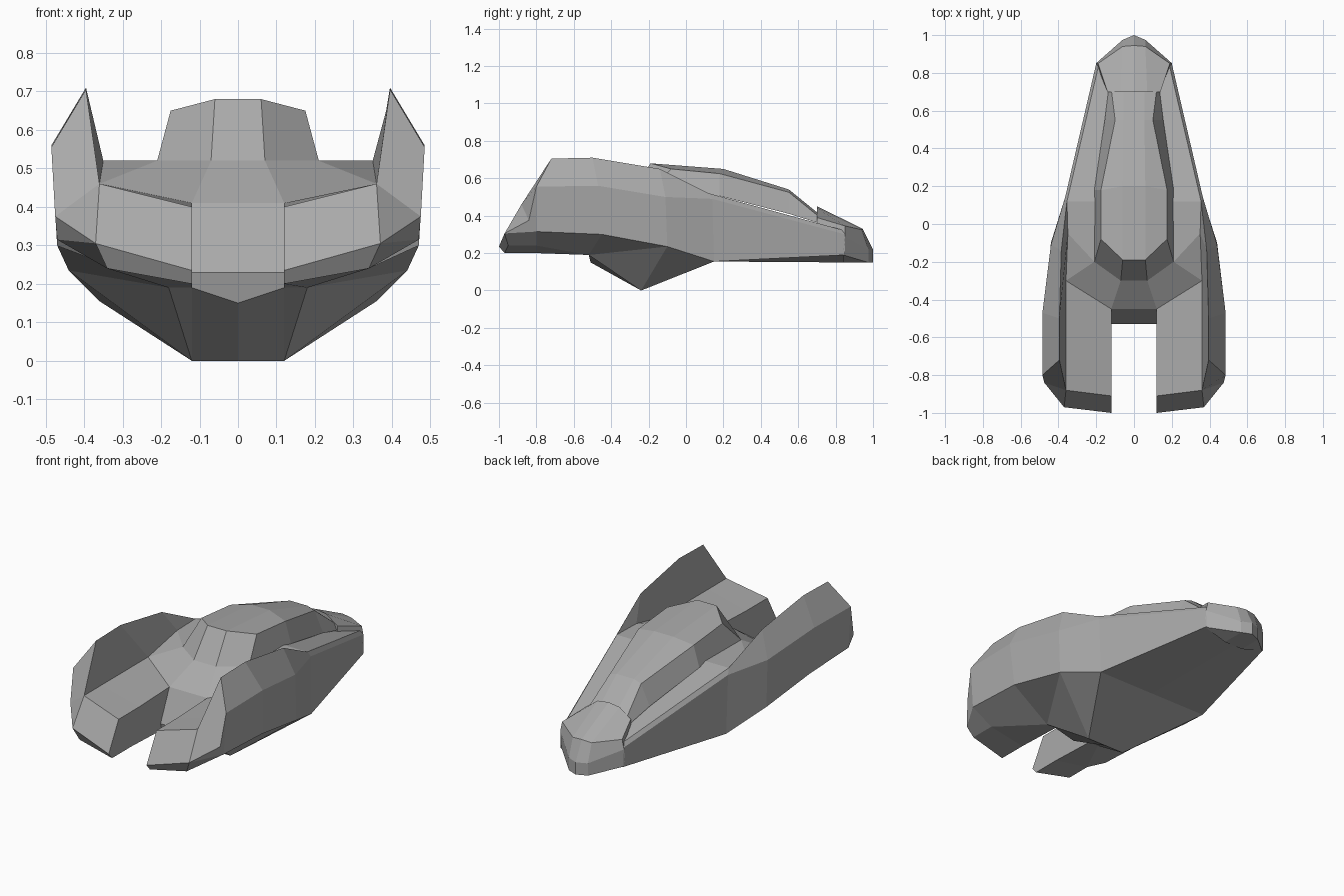
import bpy
import bmesh

# Remove the default cube only
default_cube = bpy.data.objects.get("Cube")
if default_cube:
    bpy.data.objects.remove(default_cube, do_unlink=True)

# Single flat hull colour
hull_grey = bpy.data.materials.new("hull_grey")
hull_grey.use_nodes = True
hull_grey.diffuse_color = (0.4, 0.4, 0.4, 1)
hull_grey.node_tree.nodes["Principled BSDF"].inputs["Base Color"].default_value = (0.4, 0.4, 0.4, 1)


def mirror_point(point):
    """Reflect a point to the other side of the centre plane."""
    return (-point[0], point[1], point[2])


def skin(name, patches):
    """Bridge neighbouring rails of every patch with flat panels, on both sides."""
    bm = bmesh.new()
    known = {}

    def vertex(point):
        key = tuple(round(value, 4) + 0.0 for value in point)
        if key not in known:
            known[key] = bm.verts.new(key)
        return known[key]

    def panel(points):
        corners = list(dict.fromkeys(vertex(point) for point in points))
        if len(corners) > 2 and not bm.faces.get(corners):
            bm.faces.new(corners)

    for rails in patches:
        for first, second in zip(rails, rails[1:]):
            for i in range(len(first) - 1):
                points = [first[i], first[i + 1], second[i + 1], second[i]]
                panel(points)
                panel([mirror_point(point) for point in reversed(points)])

    bmesh.ops.recalc_face_normals(bm, faces=bm.faces[:])
    mesh = bpy.data.meshes.new(name)
    bm.to_mesh(mesh)
    bm.free()
    mesh.materials.append(hull_grey)
    part = bpy.data.objects.new(name, mesh)
    bpy.context.collection.objects.link(part)
    return part


def centre(point):
    """Project a point onto the centre plane."""
    return (0, point[1], point[2])


def with_centre(rail):
    """Pair a rail with its projection on the centre plane."""
    return [[centre(point) for point in rail], rail]


# Prong rails, running from the front tip back to the notch
prong_deck = [(.12, -.91, .40), (.12, -.72, .40), (.12, -.45, .41)]
prong_lip = [(.12, -1, .235), (.12, -.8, .225), (.12, -.53, .23)]
prong_sole = [(.12, -.97, .20), (.12, -.8, .20), (.12, -.52, .19)]
prong_bilge = [(.34, -.95, .24), (.34, -.8, .24), (.18, -.52, .19)]

# Side rails, running from the prong tip along the fin to the nose
fin_foot = [(.36, -.88, .46), (.36, -.72, .46), (.36, -.3, .46),
            (.35, -.05, .52), (.355, .12, .52)]
fin_crest = [fin_foot[0], (.395, -.72, .705), (.395, -.5, .71),
             (.385, -.14, .65), fin_foot[-1], (.185, .85, .32)]
shoulder = [(.475, -.84, .375), (.485, -.8, .555), (.485, -.47, .56),
            (.44, -.11, .5), (.365, .14, .49), (.2, .85, .30)]
chine = [(.37, -.97, .305), (.47, -.8, .315), (.47, -.45, .30),
         (.44, -.1, .235), (.36, .15, .155), (.2, .85, .19)]

# Deck points around the canopy, and the keel
canopy_front = (.07, -.3, .52)
canopy_corner = (.21, -.2, .52)
deck_inner = [canopy_corner, (.21, .12, .52), (.12, .8, .33)]
keel_edge = (.12, -.24, 0)
keel_nose = (0, -.51, .15)
belly = [centre(chine[-2]), (0, .85, .15)]

skin("hull", [
    # Outer side: fin inner wall, fin outer wall, lower side
    [fin_foot, fin_crest[:-1]],
    [fin_crest, shoulder, chine],
    # Prong top, inner wall, sole and bilge
    [fin_foot[:3], prong_deck, prong_lip, prong_sole, prong_bilge, chine[:3]],
    # Prong front facets
    [[prong_deck[0], prong_lip[0], prong_sole[0]],
     [fin_foot[0], chine[0], prong_bilge[0]]],
    [[fin_foot[0], fin_foot[0]], [shoulder[0], chine[0]]],
    # Notch wall between the prongs
    with_centre([prong_deck[-1], prong_lip[-1]]),
    [[centre(prong_lip[-1]), keel_nose], [prong_lip[-1], prong_sole[-1]]],
    # Deck rising to the canopy
    with_centre([prong_deck[-1], canopy_front]),
    [[prong_deck[-1], canopy_front], [fin_foot[2], canopy_corner]],
    [[canopy_corner, canopy_corner], fin_foot[2:4]],
    [deck_inner, fin_foot[3:] + fin_crest[-1:]],
    with_centre([canopy_front, canopy_corner] + deck_inner[1:]),
    # Keel wedge
    [[keel_nose, centre(keel_edge)], [prong_sole[-1], keel_edge]],
    [[keel_edge] * 4, [prong_sole[-1], prong_bilge[-1], chine[3], chine[4]]],
    [[prong_bilge[-1]] * 2, chine[2:4]],
    with_centre([keel_edge, chine[-2]]),
    # Flat belly
    [belly, chine[-2:]],
])

# Canopy: faceted hump with a sloped front and tapering back
ridge = [(.06, -.19, .68), (.06, .2, .65), (.055, .55, .54), (.055, .71, .41)]
brow = [(.175, -.08, .65), (.175, .18, .625), (.10, .55, .525), (.12, .71, .395)]
sill = [canopy_corner, (.21, .18, .505), (.155, .55, .41), (.135, .71, .36)]
skin("canopy", [
    with_centre(ridge) + [brow, sill],
    with_centre([canopy_front, ridge[0]]),
    [[canopy_front, ridge[0]], [sill[0], brow[0]]],
])

# Nose cap: raised plate over a blunt faceted tip
cap_rear = [(0, .7, .45), (.07, .7, .44), (.14, .7, .39)]
cap_front = [(0, .945, .33), (.06, .94, .325), (.19, .85, .345)]
tip_upper = [(0, 1, .22), (.06, .975, .22), (.202, .85, .29)]
tip_lower = [(0, 1, .15), (.06, .975, .15), (.202, .84, .19)]
cap_floor = [(0, .84, .15), (.06, .84, .15), (.202, .84, .19)]
cap_hem = [(x, y, .34) for x, y, z in cap_rear]
skin("nose_cap", [
    [cap_hem, cap_rear, cap_front, tip_upper, tip_lower, cap_floor],
    [[cap_hem[-1], cap_rear[-1]], [tip_upper[-1], cap_front[-1]]],
])
